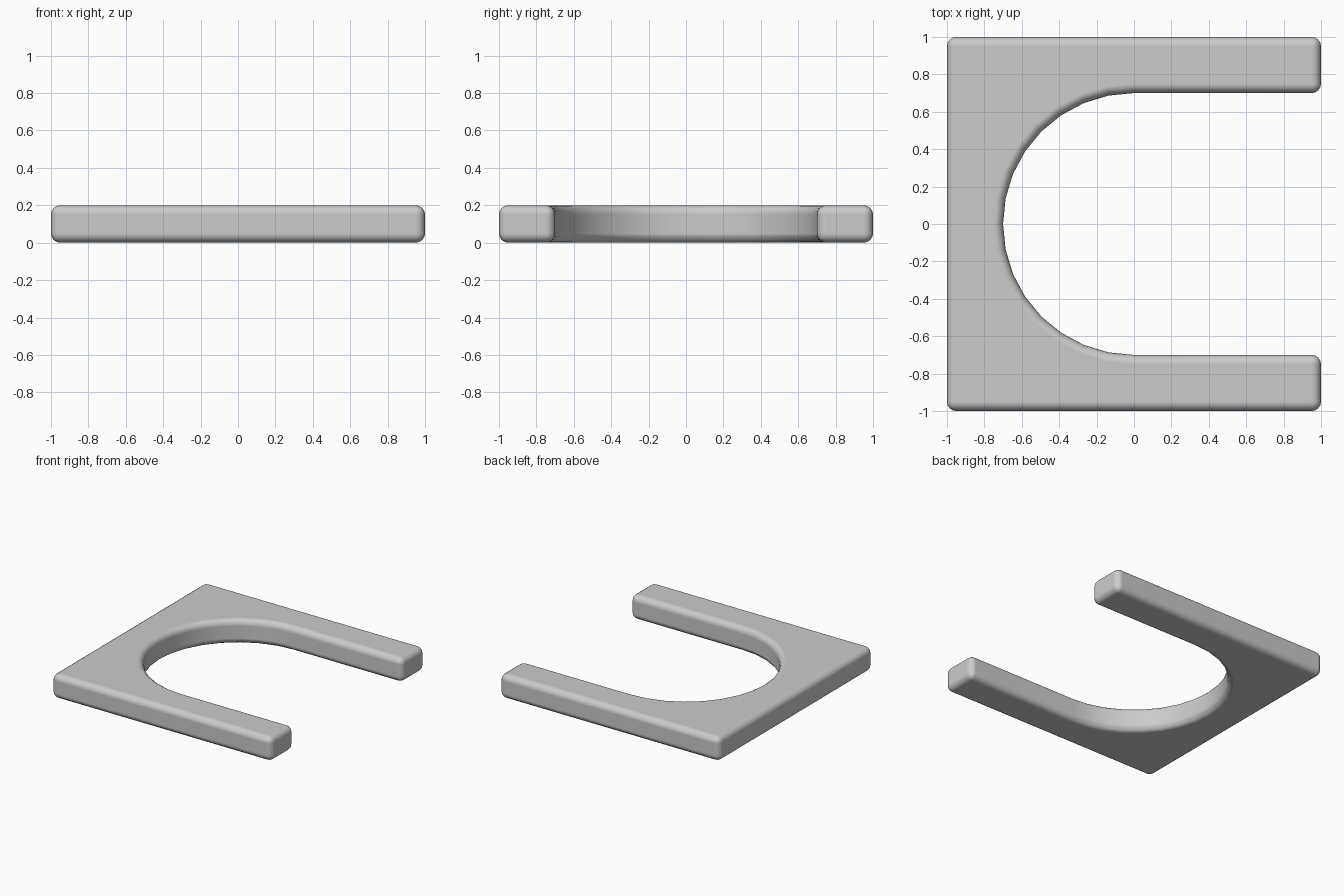
import bpy, bmesh, math

if "Cube" in bpy.data.objects:
    bpy.data.objects.remove(bpy.data.objects["Cube"])

R, H, N = 0.70, 0.20, 16

# U-shaped outline: square outside, round-ended slot open towards +x
outline = [(1, R), (1, 1), (-1, 1), (-1, -1), (1, -1), (1, -R)]
for i in range(N + 1):
    a = math.radians(270 - 180 * i / N)
    outline.append((R * math.cos(a), R * math.sin(a)))

# Extrude the outline into a plate
bm = bmesh.new()
face = bm.faces.new([bm.verts.new((x, y, 0)) for x, y in outline])
ext = bmesh.ops.extrude_face_region(bm, geom=[face], use_keep_orig=True)
top = [g for g in ext["geom"] if isinstance(g, bmesh.types.BMVert)]
bmesh.ops.translate(bm, verts=top, vec=(0, 0, H))
bmesh.ops.recalc_face_normals(bm, faces=bm.faces)
for f in bm.faces:
    f.smooth = True
mesh = bpy.data.meshes.new("u_plate")
bm.to_mesh(mesh)
bm.free()
plate = bpy.data.objects.new("u_plate", mesh)
bpy.context.collection.objects.link(plate)

# Rounded edges; the slot's shallow facet edges stay unbevelled
bev = plate.modifiers.new("rounded_edges", "BEVEL")
bev.width = 0.05
bev.segments = 4
bev.limit_method = "ANGLE"
bev.angle_limit = math.radians(30)
bev.harden_normals = True
